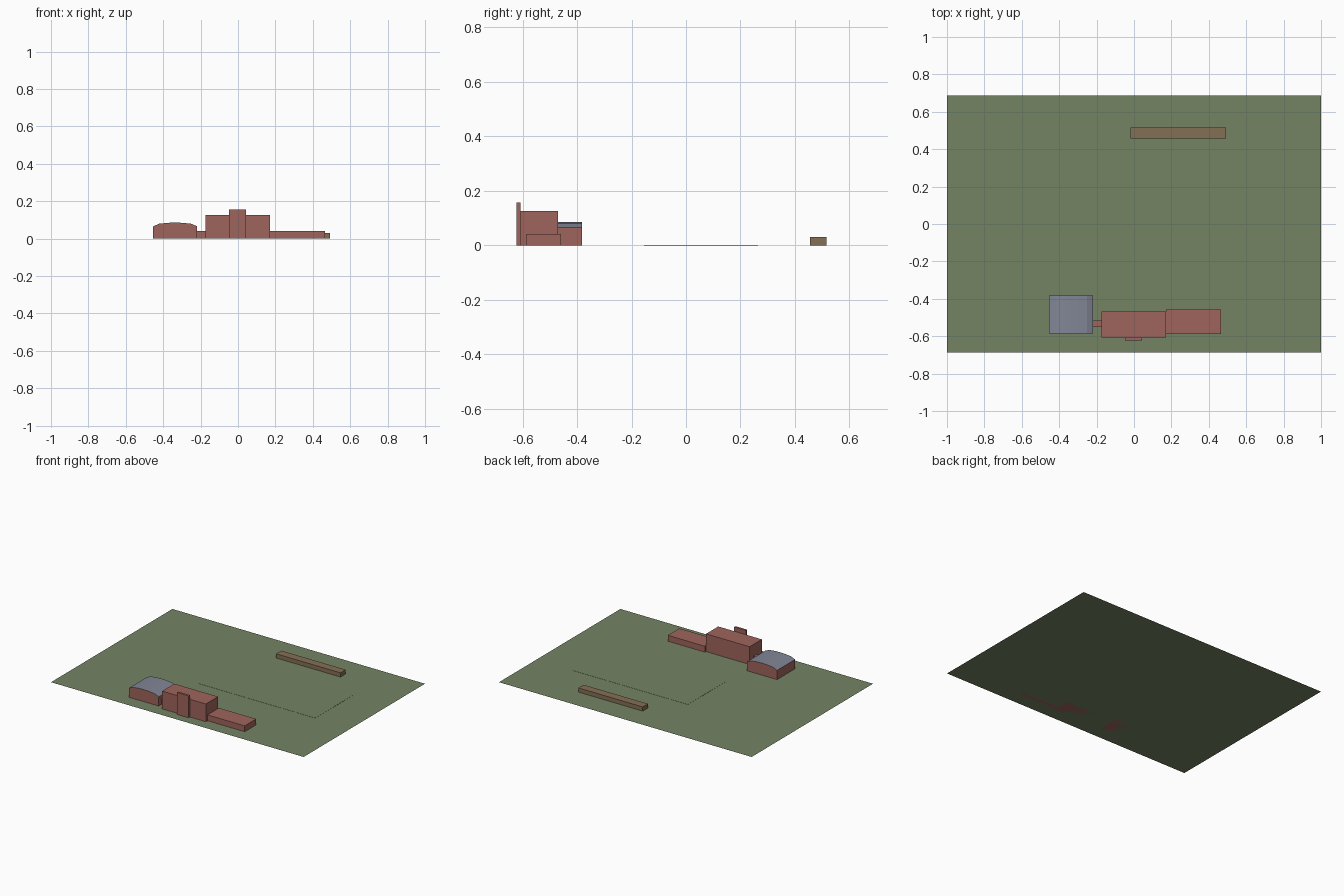
import bpy
import bmesh

cube = bpy.data.objects.get("Cube")
if cube:
    bpy.data.objects.remove(cube, do_unlink=True)


def srgb(*rgb):
    return tuple((c / 255 / 12.92) if c < 11 else ((c / 255 + 0.055) / 1.055) ** 2.4 for c in rgb) + (1.0,)


def material(name, colour):
    mat = bpy.data.materials.new(name)
    mat.use_nodes = True
    mat.diffuse_color = colour
    mat.node_tree.nodes["Principled BSDF"].inputs["Base Color"].default_value = colour
    return mat


grass = material("grass green", srgb(116, 132, 100))
brick = material("brick red", srgb(159, 101, 93))
slate = material("slate blue", srgb(130, 134, 150))
timber = material("timber brown", srgb(132, 111, 84))


def finish(name, bm, *mats):
    mesh = bpy.data.meshes.new(name)
    bm.to_mesh(mesh)
    bm.free()
    for mat in mats:
        mesh.materials.append(mat)
    obj = bpy.data.objects.new(name, mesh)
    bpy.context.collection.objects.link(obj)
    return obj


def block(name, x, y, height, mat):
    """Box standing on the ground between two x and two y limits."""
    bm = bmesh.new()
    bmesh.ops.create_cube(bm, size=1)
    for v in bm.verts:
        v.co = (x[v.co.x > 0], y[v.co.y > 0], height if v.co.z > 0 else 0)
    return finish(name, bm, mat)


# Ground sheet
bm = bmesh.new()
bmesh.ops.create_grid(bm, x_segments=1, y_segments=1, size=1)
bmesh.ops.scale(bm, vec=(1, 0.686, 1), verts=bm.verts)
finish("ground", bm, grass)

# Playing field, barely raised above the ground
block("playing_field", (-0.2, 0.72), (-0.155, 0.265), 0.001, grass)

# Brick buildings
block("main_building", (-0.175, 0.17), (-0.607, -0.469), 0.127, brick)
block("entrance_tower", (-0.048, 0.044), (-0.622, -0.607), 0.157, brick)
block("low_wing", (0.17, 0.465), (-0.588, -0.458), 0.042, brick)
block("link_passage", (-0.218, -0.175), (-0.552, -0.515), 0.042, brick)

# Long stand at the back
block("long_stand", (-0.018, 0.492), (0.456, 0.515), 0.03, timber)

# Hall with a shallow barrel roof, extruded from its end profile
centre, half, eave, rise = -0.336, 0.118, 0.066, 0.02
curve = [(-1, 0), (-0.72, 0.7), (-0.3, 0.95), (0, 1), (0.3, 0.95), (0.72, 0.7), (1, 0)]
profile = [(centre - half, 0)]
profile += [(centre + half * u, eave + rise * h) for u, h in curve]
profile += [(centre + half, 0)]
bm = bmesh.new()
end = bm.faces.new([bm.verts.new((x, -0.585, z)) for x, z in profile])
swept = bmesh.ops.extrude_face_region(bm, geom=[end])["geom"]
bmesh.ops.translate(bm, vec=(0, 0.204, 0),
                    verts=[g for g in swept if isinstance(g, bmesh.types.BMVert)])
bmesh.ops.recalc_face_normals(bm, faces=bm.faces)
for face in bm.faces:
    face.material_index = 1 if face.normal.z > 0.1 else 0
finish("barrel_roof_hall", bm, brick, slate)
